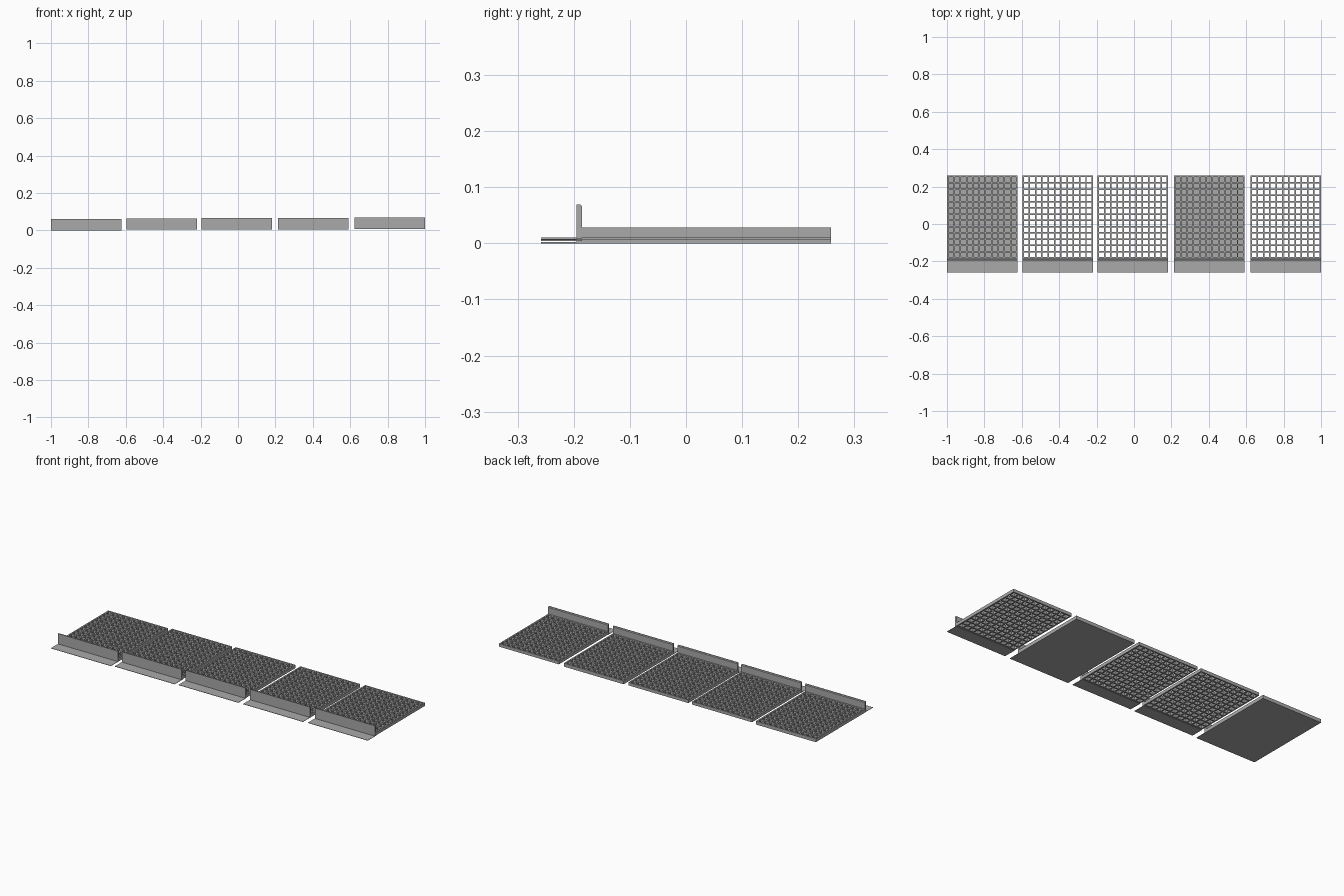
import bpy
import bmesh

cube = bpy.data.objects.get("Cube")
if cube:
    bpy.data.objects.remove(cube, do_unlink=True)

grey = bpy.data.materials.new("mid_grey")
grey.use_nodes = True
grey.diffuse_color = (0.4, 0.4, 0.4, 1)
grey.node_tree.nodes["Principled BSDF"].inputs["Base Color"].default_value = (0.4, 0.4, 0.4, 1)

WIDTH = 0.378
FRONT, KICK_FRONT, KICK_BACK, BACK = -0.258, -0.195, -0.185, 0.258
SHEET = 0.002          # thickness of the lip and the backing sheet
GRATE_TOP = 0.0195
KICK_TOP = 0.061
BAR = 0.008
COLS, ROWS = 11, 13


def finish(name, bm):
    bmesh.ops.recalc_face_normals(bm, faces=bm.faces)
    mesh = bpy.data.meshes.new(name)
    bm.to_mesh(mesh)
    bm.free()
    mesh.materials.append(grey)
    return mesh


def extrude_profile(name, points):
    """Extrude a (y, z) outline across the panel width."""
    bm = bmesh.new()
    face = bm.faces.new([bm.verts.new((-WIDTH / 2, y, z)) for y, z in points])
    new = bmesh.ops.extrude_face_region(bm, geom=[face])["geom"]
    verts = [g for g in new if isinstance(g, bmesh.types.BMVert)]
    bmesh.ops.translate(bm, vec=(WIDTH, 0, 0), verts=verts)
    return finish(name, bm)


def make_grating(name):
    """Grid of cells, inset and opened, then thickened downwards."""
    depth = BACK - KICK_BACK
    hx, hy = (WIDTH - BAR) / 2, (depth - BAR) / 2
    bm = bmesh.new()
    bmesh.ops.create_grid(bm, x_segments=COLS, y_segments=ROWS, size=1)
    bmesh.ops.scale(bm, vec=(hx, hy, 1), verts=bm.verts)
    holes = list(bm.faces)
    bmesh.ops.inset_individual(bm, faces=holes, thickness=BAR / 2, use_even_offset=True)
    bmesh.ops.delete(bm, geom=holes, context="FACES")
    # Widen the outer rim to a full bar
    for v in bm.verts:
        if abs(v.co.x) > hx - 0.001:
            v.co.x *= WIDTH / 2 / hx
        if abs(v.co.y) > hy - 0.001:
            v.co.y *= depth / 2 / hy
    new = bmesh.ops.extrude_face_region(bm, geom=list(bm.faces), use_keep_orig=True)["geom"]
    verts = [g for g in new if isinstance(g, bmesh.types.BMVert)]
    bmesh.ops.translate(bm, vec=(0, 0, GRATE_TOP - SHEET), verts=verts)
    bmesh.ops.translate(bm, vec=(0, (BACK + KICK_BACK) / 2, SHEET), verts=bm.verts)
    return finish(name, bm)


def angle_profile(back):
    """Flat lip or full sheet with an upright kick plate, bevelled at its top rear."""
    points = [(FRONT, 0), (back, 0), (back, SHEET)]
    if back > KICK_BACK:
        points.append((KICK_BACK, SHEET))
    return points + [(KICK_BACK, KICK_TOP - 0.004), (KICK_BACK - 0.004, KICK_TOP),
                     (KICK_FRONT, KICK_TOP), (KICK_FRONT, SHEET), (FRONT, SHEET)]


grating = make_grating("grating")
open_tray = extrude_profile("kick_plate", angle_profile(KICK_BACK))
solid_tray = extrude_profile("backed_kick_plate", angle_profile(BACK))

# Panels from right to left: centre x, base height, base type
panels = [(-0.811, 0, solid_tray), (-0.408, 0.004, open_tray), (-0.006, 0.006, open_tray),
          (0.402, 0.006, solid_tray), (0.811, 0.0085, open_tray)]
for i, (x, z, tray) in enumerate(panels, 1):
    for mesh in (grating, tray):
        obj = bpy.data.objects.new(f"{mesh.name}_{i}", mesh)
        obj.location = (x, 0, z)
        bpy.context.collection.objects.link(obj)
